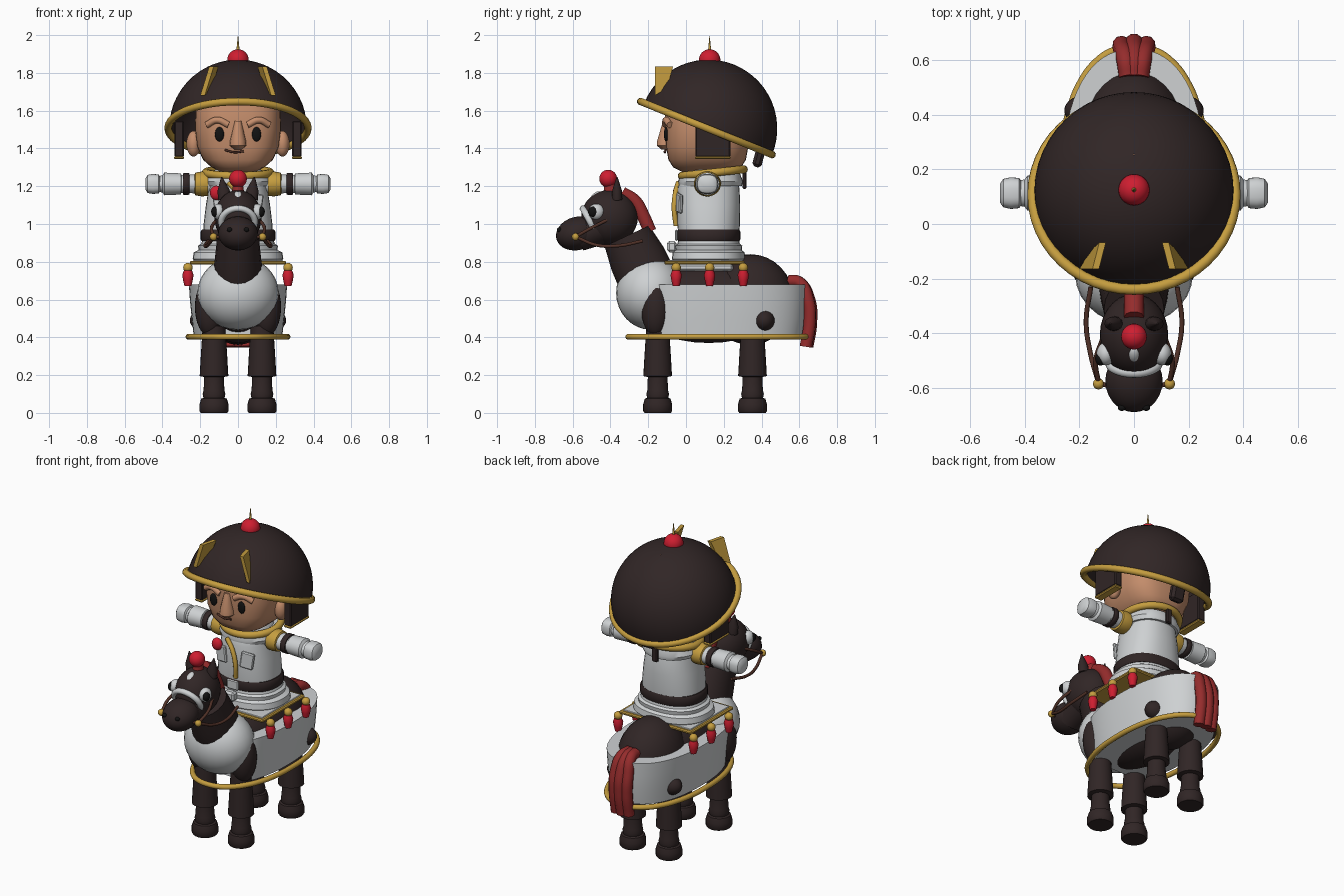
import bpy
from math import sin, cos, pi, radians, copysign

old = bpy.data.objects.get("Cube")
if old:
    bpy.data.objects.remove(old)


def material(name, *rgb):
    m = bpy.data.materials.new(name)
    m.use_nodes = True
    m.diffuse_color = (*rgb, 1)
    m.node_tree.nodes["Principled BSDF"].inputs["Base Color"].default_value = (*rgb, 1)
    return m


DARK = material("dark brown", .03, .019, .019)
GOLD = material("gold", .56, .34, .05)
WHITE = material("white cloth", .62, .64, .65)
RED = material("bright red", .62, .013, .03)
HAIR = material("dull red", .3, .025, .025)
SKIN = material("skin", .56, .27, .15)
REIN = material("rein brown", .08, .03, .02)
BLACK = material("black", .006, .006, .006)


def finish(name, mat, smooth=True):
    o = bpy.context.object
    o.name = name
    o.data.materials.clear()
    o.data.materials.append(mat)
    if smooth:
        bpy.ops.object.shade_smooth_by_angle(angle=radians(40))
    return o


def ball(name, mat, at, size, rot=0):
    bpy.ops.mesh.primitive_uv_sphere_add(segments=28, ring_count=16, location=at, rotation=(radians(rot), 0, 0))
    bpy.context.object.scale = size if isinstance(size, tuple) else (size,) * 3
    return finish(name, mat)


def box(name, mat, at, size, rot=(0, 0, 0), bevel=.006):
    bpy.ops.mesh.primitive_cube_add(size=1, location=at, rotation=[radians(a) for a in rot])
    o = bpy.context.object
    o.scale = size
    bpy.ops.object.transform_apply(location=False, rotation=False, scale=True)
    b = o.modifiers.new("soft edge", "BEVEL")
    b.width = bevel
    return finish(name, mat, False)


def ring(name, mat, at, size, thick, rot=(0, 0, 0)):
    bpy.ops.mesh.primitive_torus_add(major_segments=48, minor_segments=10, major_radius=size[0],
                                     minor_radius=thick, location=at, rotation=[radians(a) for a in rot])
    bpy.context.object.scale.y = size[1] / size[0]
    return finish(name, mat)


def mesh(name, mat, verts, faces, at=(0, 0, 0), rot=(0, 0, 0), smooth=True):
    me = bpy.data.meshes.new(name)
    me.from_pydata(verts, [], faces)
    o = bpy.data.objects.new(name, me)
    bpy.context.collection.objects.link(o)
    o.location, o.rotation_euler = at, [radians(a) for a in rot]
    bpy.ops.object.select_all(action='DESELECT')
    o.select_set(True)
    bpy.context.view_layer.objects.active = o
    bpy.ops.object.mode_set(mode='EDIT')
    bpy.ops.mesh.select_all(action='SELECT')
    bpy.ops.mesh.normals_make_consistent(inside=False)
    bpy.ops.object.mode_set(mode='OBJECT')
    return finish(name, mat, smooth)


def loft(name, mat, rings, at=(0, 0, 0), rot=(0, 0, 0), n=2, seg=32, front=-9, caps=True):
    """Stack of superellipse rings (z, rx, ry), optionally cut flat at a front limit."""
    def sup(v):
        return copysign(abs(v) ** (2 / n), v)
    verts = [(rx * sup(cos(2 * pi * i / seg)), max(front, ry * sup(sin(2 * pi * i / seg))), z)
             for z, rx, ry in rings for i in range(seg)]
    faces = [(k * seg + i, k * seg + (i + 1) % seg, (k + 1) * seg + (i + 1) % seg, (k + 1) * seg + i)
             for k in range(len(rings) - 1) for i in range(seg)]
    if caps:
        faces += [tuple(range(seg)), tuple(range(len(verts) - seg, len(verts)))]
    return mesh(name, mat, verts, faces, at, rot)


def tube(name, mat, points, radius, closed=False):
    cu = bpy.data.curves.new(name, 'CURVE')
    cu.dimensions, cu.bevel_depth, cu.bevel_resolution = '3D', radius, 3
    cu.use_fill_caps = True
    sp = cu.splines.new('BEZIER')
    sp.bezier_points.add(len(points) - 1)
    for p, co in zip(sp.bezier_points, points):
        p.co = co
        p.handle_left_type = p.handle_right_type = 'AUTO'
    sp.use_cyclic_u = closed
    o = bpy.data.objects.new(name, cu)
    bpy.context.collection.objects.link(o)
    bpy.ops.object.select_all(action='DESELECT')
    o.select_set(True)
    bpy.context.view_layer.objects.active = o
    bpy.ops.object.convert(target='MESH')
    return finish(name, mat)


# Helmet: tilted dome, rim, knob and spike
HEAD_Y, TILT, R = .118, -22, .365
arc = [(R * sin(a), R * cos(a), R * cos(a)) for a in [pi / 2 * k / 14 for k in range(14)]]
arc.append((R, .002, .002))
loft("helmet_dome", DARK, arc, (0, HEAD_Y, 1.505), (TILT, 0, 0), seg=48, caps=False)
ring("helmet_rim", GOLD, (0, HEAD_Y - .01, 1.508), (.37, .375), .02, (TILT, 0, 0))
ball("helmet_knob", RED, (0, .125, 1.868), .057)
loft("helmet_spike", GOLD, [(0, .009, .009), (.08, .001, .001)], (0, .125, 1.915), seg=10)

# Rider head and face
loft("rider_head", SKIN, [(1.275, .09, .13), (1.3, .14, .18), (1.34, .185, .205), (1.41, .217, .218),
     (1.5, .228, .222), (1.6, .225, .222), (1.72, .19, .19)], (0, .112, 0), n=2.9)
loft("rider_nose", SKIN, [(1.395, .02, .025), (1.415, .044, .05), (1.44, .042, .048), (1.545, .018, .016)],
     (0, -.106, 0), seg=14)
tube("mouth", REIN, [(-.07, -.108, 1.392), (-.02, -.112, 1.38), (.03, -.112, 1.385)], .006)
for s, side in ((1, "left"), (-1, "right")):
    ball("rider_eye_" + side, BLACK, (s * .098, -.105, 1.475), (.024, .012, .038))
    tube("rider_brow_" + side, SKIN, [(s * .05, -.108, 1.525), (s * .11, -.105, 1.55), (s * .165, -.085, 1.525)], .018)
    ball("rider_ear_" + side, SKIN, (s * .235, .1, 1.425), (.038, .045, .068))
    # Cheek guards and helmet horns
    box("cheek_guard_" + side, DARK, (s * .312, .142, 1.45), (.05, .185, .19))
    box("guard_trim_" + side, GOLD, (s * .312, .142, 1.351), (.054, .19, .016))
    prof = [(.188, -.165, 1.68), (.14, -.165, 1.835), (.115, -.068, 1.835), (.15, -.1, 1.72)]
    verts = [(s * (x + d), y, z) for d in (-.012, .012) for x, y, z in prof]
    sides = [(i, (i + 1) % 4, (i + 1) % 4 + 4, i + 4) for i in range(4)]
    mesh("helmet_horn_" + side, GOLD, verts, [(0, 1, 2, 3), (4, 5, 6, 7)] + sides, smooth=False)
box("nape_knot", DARK, (0, .385, 1.35), (.09, .05, .1), (-15, 0, 0), .015)
box("nape_ribbon", DARK, (0, .31, 1.24), (.04, .02, .11))

# Rider coat
loft("coat_body", WHITE, [(.94, .185, .16), (1, .182, .166), (1.1, .17, .167), (1.19, .155, .163),
     (1.24, .15, .15), (1.29, .12, .12)], (0, .12, 0), n=2.3)
loft("coat_cape", WHITE, [(1.2, .165, .165), (1.225, .178, .172), (1.27, .16, .155)], (0, .13, 0), n=2.2)
ring("coat_collar", GOLD, (0, .142, 1.272), (.17, .165), .022, (6, 0, 0))
loft("belt", DARK, [(.91, .193, .163), (.92, .198, .168), (.96, .198, .168), (.97, .19, .163)], (0, .12, 0), n=2.3)
box("belt_buckle", WHITE, (0, -.052, .94), (.08, .012, .06))
loft("coat_skirt", WHITE, [(.8, .225, .185), (.815, .24, .195), (.85, .235, .19), (.862, .208, .175),
     (.885, .212, .178), (.895, .195, .165), (.92, .187, .16)], (0, .12, 0), n=2.3)
box("coat_front_fold", WHITE, (0, -.075, .88), (.07, .05, .06), bevel=.012)
tube("coat_trim", GOLD, [(.02, -.052, .99), (.025, -.062, 1.08), (.0, -.056, 1.16), (-.05, -.04, 1.22)], .014)
ball("chest_rosette", RED, (-.115, -.045, 1.165), (.034, .025, .038))
for s, side in ((1, "left"), (-1, "right")):
    box("coat_flap_" + side, WHITE, (s * .09, -.035, 1.11), (.08, .02, .1), (0, s * 8, s * 14))
    at, rot = (0, .113, 1.212), (0, s * 90, 0)
    loft("sleeve_" + side, WHITE, [(.1, .055, .062), (.22, .05, .058), (.3, .047, .055), (.302, .056, .06),
         (.39, .06, .064), (.4, .045, .05), (.43, .04, .045)], at, rot)
    loft("shoulder_band_" + side, GOLD, [(.16, .063, .068), (.19, .066, .072), (.225, .06, .066),
         (.23, .05, .055)], at, rot)
    loft("arm_band_" + side, DARK, [(.258, .055, .062), (.262, .058, .065), (.288, .058, .065),
         (.292, .055, .062)], at, rot)
    loft("hand_" + side, WHITE, [(.41, .035, .04), (.42, .05, .055), (.45, .053, .058), (.478, .048, .052),
         (.49, .03, .035)], at, rot, n=2.6)

# Saddle cloth with tassels
box("saddle_trim", GOLD, (0, .098, .795), (.51, .425, .02))
box("saddle_cloth", WHITE, (0, .098, .804), (.475, .39, .012), bevel=.003)
box("saddle_pad", WHITE, (0, .1, .77), (.26, .3, .04), bevel=.012)
for s in (1, -1):
    for y in (-.052, .125, .303):
        ball("tassel_bead", GOLD, (s * .265, y, .769), .025)
        loft("tassel", RED, [(.672, .018, .018), (.7, .025, .025), (.73, .03, .03), (.753, .022, .022)],
             (s * .265, y, 0), seg=12)

# Horse body, chest and cloth barding
ball("horse_barrel", DARK, (0, .12, .58), (.2, .4, .21))
ball("horse_rump", DARK, (0, .34, .6), (.19, .23, .24))
ball("horse_chest", WHITE, (0, -.185, .635), (.215, .185, .195))
loft("barding", WHITE, [(.41, .235, .44), (.5, .245, .455), (.6, .255, .462), (.68, .26, .465)],
     (0, .175, 0), n=2.3, seg=64, front=-.33)
loop = [2 * pi * k / 24 for k in range(24)]
tube("barding_hem", GOLD, [(.262 * copysign(abs(cos(a)) ** .9, cos(a)),
     .17 + .475 * copysign(abs(sin(a)) ** .9, sin(a)), .403) for a in loop], .016, True)

# Horse legs
for s, side in ((1, "left"), (-1, "right")):
    ball("horse_shoulder_" + side, DARK, (s * .15, -.16, .56), (.078, .078, .155))
    ball("horse_hip_" + side, DARK, (s * .18, .415, .49), (.075, .056, .058))
    for y, end in ((-.15, "front"), (.352, "rear")):
        loft(f"{end}_leg_{side}", DARK, [(0, .07, .07), (.01, .077, .077), (.045, .077, .077), (.075, .068, .068),
             (.08, .056, .056), (.1, .06, .06), (.12, .055, .055), (.19, .052, .052), (.195, .076, .076),
             (.3, .07, .07), (.46, .06, .06)], (s * .127, y, 0), seg=24)

# Horse neck, head and mane
loft("horse_neck", DARK, [(0, .13, .15), (.1, .135, .155), (.22, .122, .15), (.35, .11, .13)],
     (0, -.165, .62), (25, 0, 0), seg=20)
ball("horse_head", DARK, (0, -.405, 1.035), (.125, .15, .145))
ball("horse_muzzle", DARK, (0, -.575, .95), (.105, .115, .088), 15)
loft("horse_jaw", DARK, [(0, .1, .1), (.17, .09, .075)], (0, -.42, 1.0), (115, 0, 0))
ring("nose_band", WHITE, (0, -.508, 1.012), (.088, .08), .018, (118, 0, 0))
ball("forehead_patch", WHITE, (0, -.475, 1.14), (.025, .04, .025), 45)
tube("horse_mane", HAIR, [(0, -.34, 1.165), (0, -.27, 1.12), (0, -.225, 1.04), (0, -.19, .96)], .036)
loft("plume_stem", HAIR, [(1.14, .035, .04), (1.22, .025, .03)], (0, -.4, 0))
ball("plume_ball", RED, (0, -.412, 1.24), .047)
for s, side in ((1, "left"), (-1, "right")):
    loft("horse_ear_" + side, DARK, [(0, .035, .028), (.05, .032, .025), (.12, .003, .003)],
         (s * .07, -.365, 1.13), (0, s * 8, 0), seg=12)
    ball("horse_eye_" + side, WHITE, (s * .103, -.475, 1.065), (.034, .042, .042))
    ball("horse_pupil_" + side, BLACK, (s * .122, -.492, 1.065), (.02, .026, .028))
    ball("nostril_" + side, BLACK, (s * .045, -.672, .97), (.014, .012, .012))
    # Bridle
    ball("bit_" + side, GOLD, (s * .13, -.585, .932), .02)
    tube("rein_" + side, REIN, [(s * .13, -.58, .93), (s * .16, -.47, .888), (s * .175, -.36, .885),
         (s * .158, -.23, .91)], .009)
    tube("cheek_strap_" + side, REIN, [(s * .13, -.58, .935), (s * .14, -.5, .98), (s * .115, -.42, 1.02)], .009)
tube("bit_bar", REIN, [(-.13, -.585, .932), (0, -.6, .93), (.13, -.585, .932)], .009)

# Tail strands
for i, x in enumerate((-.045, 0, .045)):
    lift = .008 * (i % 2)
    tube("tail_strand", HAIR, [(x * .5, .54, .7), (x * .7, .6, .69), (x, .645 + lift, .6),
         (x, .655 + lift, .48), (x, .635 + lift, .35)], .033)
